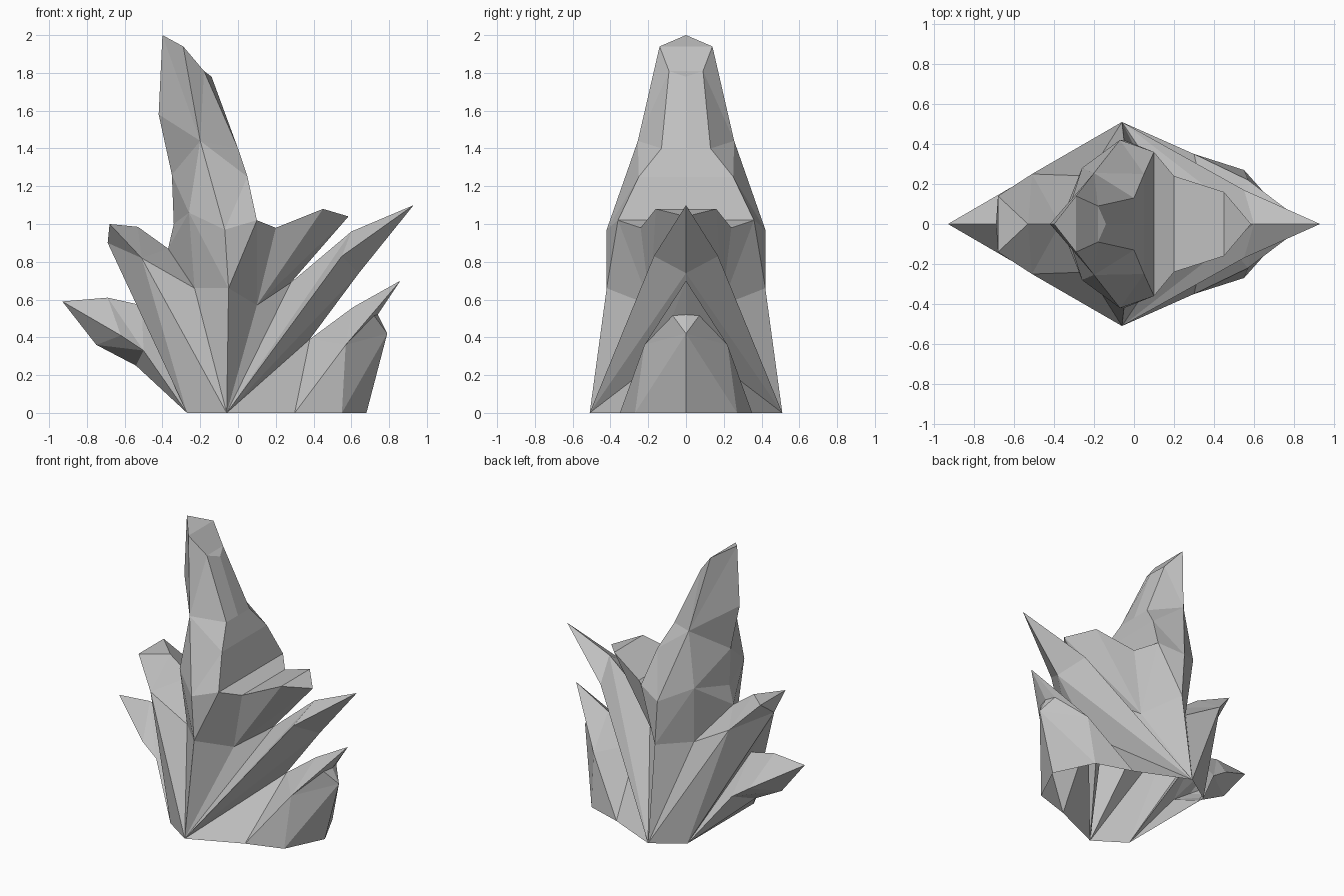
import bpy
import bmesh
from mathutils import Vector

cube = bpy.data.objects.get("Cube")
if cube:
    bpy.data.objects.remove(cube, do_unlink=True)

stone = bpy.data.materials.new("grey stone")
stone.use_nodes = True
stone.diffuse_color = (0.53, 0.53, 0.53, 1)
stone.node_tree.nodes["Principled BSDF"].inputs["Base Color"].default_value = stone.diffuse_color


def fan(apex, *line):
    """Triangles from one point to each segment of a line."""
    return [(apex, a, b) for a, b in zip(line, line[1:])]


def mid(point):
    """The point's projection on the symmetry plane."""
    return (point[0], 0, point[2])


def across(*line):
    """Flat bands that run from a line to the symmetry plane."""
    faces = []
    for a, b in zip(line, line[1:]):
        corners = [a, b]
        if b[1]:
            corners.append(mid(b))
        if a[1]:
            corners.append(mid(a))
        faces.append(corners)
    return faces


def shell(name, core, faces):
    """One half of a shard, turned outward from its core and mirrored."""
    bm = bmesh.new()
    for corners in faces:
        face = bm.faces.new([bm.verts.new(c) for c in corners])
        face.normal_update()
        if face.normal.dot(face.calc_center_median() - Vector(core)) < 0:
            face.normal_flip()
    bmesh.ops.remove_doubles(bm, verts=bm.verts, dist=0.001)
    mesh = bpy.data.meshes.new(name)
    bm.to_mesh(mesh)
    bm.free()
    mesh.materials.append(stone)
    obj = bpy.data.objects.new(name, mesh)
    bpy.context.collection.objects.link(obj)
    mirror = obj.modifiers.new("mirror", "MIRROR")
    mirror.use_axis = (False, True, False)


# Points shared by neighbouring shards
root = (-0.06, 0.51, 0)
left_foot = (-0.27, 0.37, 0)
hip = (-0.05, 0.42, 0.66)
shoulder = (0.1, 0.36, 1.02)
left_notch = (-0.23, 0.24, 0.66)
left_valley = (-0.37, 0, 0.87)
left_low_valley = (-0.51, 0, 0.57)
right_notch = (0.1, 0.19, 0.57)
right_valley = (0.28, 0, 0.69)
right_low_valley = (0.38, 0, 0.39)

# Tall central spire
peak = (-0.4, 0, 2)
peak_side = (-0.29, 0.14, 1.94)
peak_front = (-0.18, 0.09, 1.81)
peak_lip = (-0.14, 0, 1.78)
flank = (-0.2, 0.255, 1.44)
waist = (-0.07, 0.42, 0.97)
chest = (0, 0.13, 1.4)
belly = (0.05, 0.25, 1.25)
nape = (-0.42, 0, 1.58)
back = (-0.35, 0, 1.26)
loin = (-0.26, 0.28, 1.06)
tail = (-0.34, 0, 1)
shell("central_spire", (-0.12, 0, 1.1),
      across(peak, peak_side, peak_front, peak_lip)
      + fan(flank, nape, peak, peak_side)
      + fan(flank, peak_side, peak_front, chest, belly, waist, loin, back, nape)
      + fan(waist, belly, shoulder, hip, loin)
      + fan(loin, hip, left_notch, left_valley, tail, back)
      + fan(root, hip, left_notch)
      + [(peak_lip, peak_front, chest, mid(chest))]
      + across(chest, belly, shoulder))

# Blunt upper right shard
ledge = (0.2, 0.24, 0.98)
brow = (0.45, 0.16, 1.08)
nose = (0.585, 0, 1.04)
shell("upper_right_shard", (0.22, 0, 0.85),
      fan(right_notch, root, hip, shoulder, ledge, brow, nose, right_valley)
      + across(shoulder, ledge, brow, nose))

# Long pointed right shard
spike = (0.93, 0, 1.1)
spike_top = (0.6, 0, 0.96)
spike_edge = (0.55, 0.17, 0.83)
spike_keel = (0.64, 0, 0.74)
shell("pointed_right_shard", (0.55, 0, 0.78),
      fan(root, right_notch, right_valley, spike_top, spike_edge, spike_keel,
          right_low_valley)
      + fan(spike_edge, spike_top, spike, spike_keel))

# Low right boulder with a small horn
skirt = (0.3, 0.35, 0)
corner = (0.55, 0.27, 0)
toe = (0.68, 0, 0)
cheek = (0.57, 0.22, 0.36)
bulge = (0.79, 0, 0.42)
horn_base = (0.72, 0.07, 0.515)
horn_throat = (0.74, 0, 0.52)
horn_top = (0.61, 0, 0.56)
horn = (0.86, 0, 0.7)
shell("right_boulder", (0.5, 0, 0.2),
      fan(skirt, root, right_low_valley, cheek, corner)
      + fan(cheek, right_low_valley, horn_top, horn, horn_base, bulge, corner)
      + fan(corner, toe, bulge)
      + fan(horn_throat, bulge, horn_base, horn))

# Blunt upper left shard
crest = (-0.53, 0, 0.985)
rim = (-0.68, 0.14, 1)
chin = (-0.69, 0, 0.9)
side = (-0.51, 0.25, 0.82)
shell("upper_left_shard", (-0.45, 0, 0.75),
      fan(side, left_notch, left_valley, crest, rim, chin, left_foot)
      + fan(root, left_notch, side, left_foot)
      + fan(left_foot, chin, left_low_valley)
      + fan(rim, crest, mid(rim), chin))

# Pointed lower left shard
ridge = (-0.69, 0, 0.61)
tip = (-0.93, 0, 0.59)
keel = (-0.75, 0, 0.36)
heel = (-0.54, 0, 0.25)
wing = (-0.62, 0.18, 0.41)
elbow = (-0.5, 0.2, 0.33)
shell("lower_left_shard", (-0.58, 0, 0.42),
      fan(left_foot, left_low_valley, elbow, heel, mid(left_foot))
      + fan(elbow, left_low_valley, ridge, wing, keel, heel)
      + fan(wing, ridge, tip, keel))
